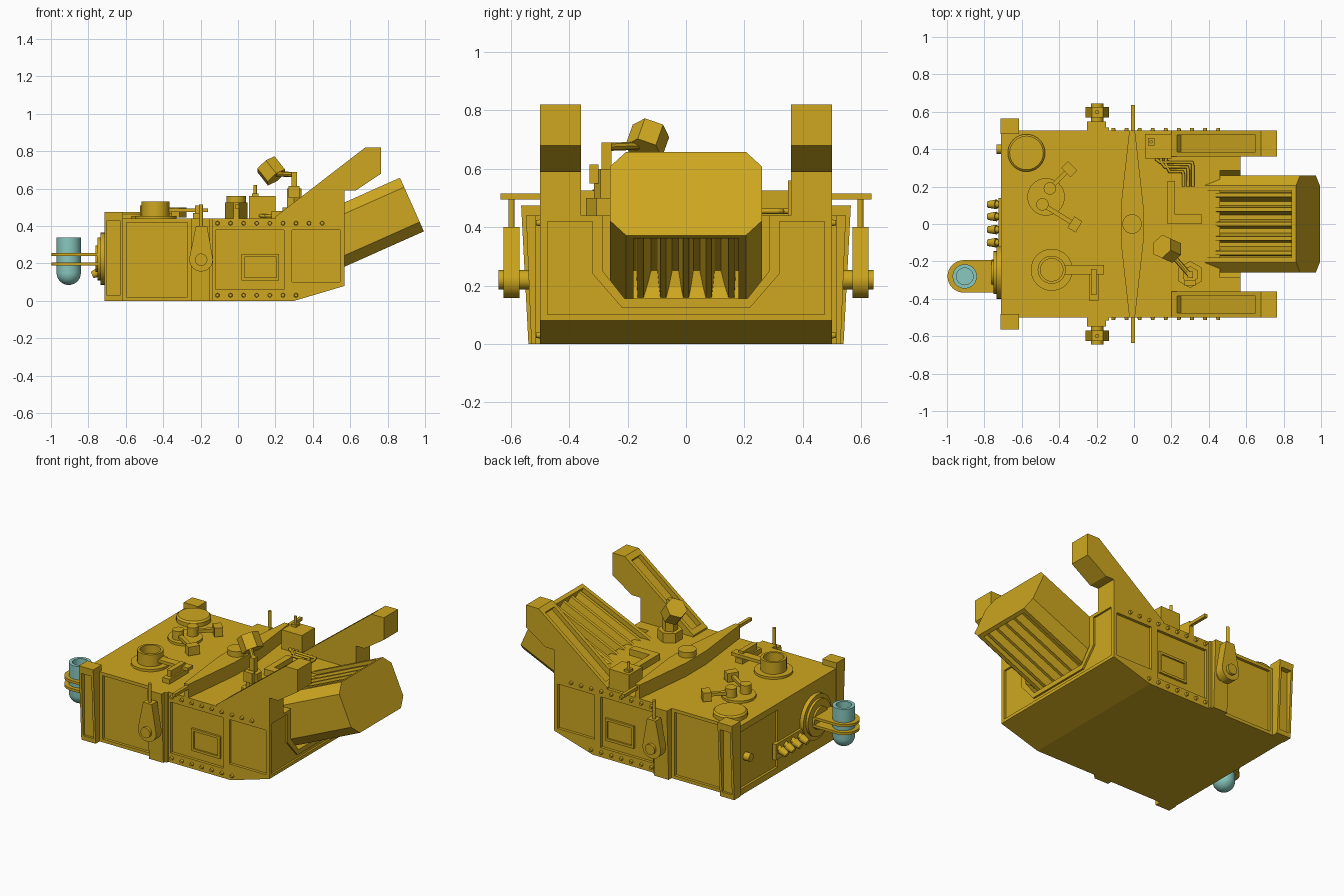
import bpy, bmesh, math
from mathutils import Vector, Matrix

if "Cube" in bpy.data.objects:
    bpy.data.objects.remove(bpy.data.objects["Cube"])

def material(name, col):
    m = bpy.data.materials.new(name)
    m.diffuse_color = col
    m.use_nodes = True
    m.node_tree.nodes["Principled BSDF"].inputs["Base Color"].default_value = m.diffuse_color
    return m

YELLOW = material("yellow_paint", (0.62, 0.39, 0.014, 1))
TEAL = material("teal_glass", (0.25, 0.58, 0.52, 1))

def finish(name, bm, mat=YELLOW, smooth=False):
    bmesh.ops.recalc_face_normals(bm, faces=bm.faces)
    me = bpy.data.meshes.new(name)
    bm.to_mesh(me)
    bm.free()
    me.materials.append(mat)
    ob = bpy.data.objects.new(name, me)
    bpy.context.collection.objects.link(ob)
    if smooth:
        bpy.ops.object.select_all(action='DESELECT')
        ob.select_set(True)
        bpy.context.view_layer.objects.active = ob
        bpy.ops.object.shade_smooth_by_angle(angle=math.radians(35))
    return ob

def prism(name, pts, axis, a, b):
    """Extrude a 2D profile along an axis from a to b."""
    put = {'x': lambda p, t: (t, p[0], p[1]), 'y': lambda p, t: (p[0], t, p[1]),
           'z': lambda p, t: (p[0], p[1], t)}[axis]
    bm = bmesh.new()
    lo, hi = [[bm.verts.new(put(p, t)) for p in pts] for t in (a, b)]
    bm.faces.new(lo)
    bm.faces.new(hi)
    for i in range(len(pts)):
        j = (i + 1) % len(pts)
        bm.faces.new((lo[i], lo[j], hi[j], hi[i]))
    return finish(name, bm)

def box(name, x0, x1, y0, y1, z0, z1):
    return prism(name, [(x0, y0), (x1, y0), (x1, y1), (x0, y1)], 'z', z0, z1)

def cyl(name, p, q, r, n=24, r2=None):
    p, q = Vector(p), Vector(q)
    bm = bmesh.new()
    rot = (q - p).to_track_quat('Z', 'Y').to_matrix().to_4x4()
    bmesh.ops.create_cone(bm, cap_ends=True, segments=n, radius1=r, radius2=r if r2 is None else r2,
                          depth=(q - p).length, matrix=Matrix.Translation((p + q) / 2) @ rot)
    return finish(name, bm, smooth=n > 8)

def lathe(name, prof, x, y, mat=YELLOW, n=32):
    """Spin (radius, z) points around a vertical axis."""
    bm = bmesh.new()
    vs = [bm.verts.new((x + r, y, z)) for r, z in prof]
    es = [bm.edges.new(e) for e in zip(vs, vs[1:])]
    bmesh.ops.spin(bm, geom=vs + es, cent=(x, y, 0), axis=(0, 0, 1), angle=2 * math.pi, steps=n)
    bmesh.ops.remove_doubles(bm, verts=bm.verts, dist=1e-4)
    return finish(name, bm, mat, True)

def cut(ob, *cutters):
    for c in cutters:
        m = ob.modifiers.new("cut", 'BOOLEAN')
        m.object, m.operation, m.solver = c, 'DIFFERENCE', 'EXACT'
    me = bpy.data.meshes.new_from_object(ob.evaluated_get(bpy.context.evaluated_depsgraph_get()))
    ob.modifiers.clear()
    ob.data = me
    for c in cutters:
        bpy.data.objects.remove(c)

def mirrored(half):
    return half + [(-a, b) for a, b in reversed(half)]

# hull with recessed side, end and rear panels
hull = prism("hull", [(-.71, 0), (.3, 0), (.57, .08), (.57, .44), (-.71, .44)], 'y', -.5, .5)
cutters = [prism("c", mirrored([(.475, .1), (.475, .42), (.32, .42), (.32, .24), (.22, .125)]), 'x', .558, .6),
           prism("c", mirrored([(.285, .5), (.285, .25), (.21, .155)]), 'x', .46, .62),
           box("c", -.75, -.695, .1, .47, .04, .4)]
for s in (-1, 1):
    for x0, x1, z0, z1 in ((-.595, -.27, .02, .42), (-.12, .245, .06, .38), (.29, .545, .1, .38)):
        cutters.append(box("c", x0, x1, s * .482, s * .6, z0, z1))
cut(hull, *cutters)

for s in (-1, 1):
    # window frames and rivets
    win = box("window_frame", .02, .22, s * .47, s * .495, .11, .25)
    cut(win, box("c", .035, .205, s * .485, s * .6, .125, .235))
    for z, count in ((.415, 9), (.03, 7)):
        for i in range(count):
            x = -.11 + .07 * i
            cyl("rivet", (x, s * .49, z), (x, s * .514, z), .013, 12, .009)
    # flared corner posts with slots
    post = prism("corner_post", [(s * .48, 0), (s * .54, 0), (s * .565, .475), (s * .48, .475)], 'x', -.715, -.615)
    cut(post, box("c", -.7, -.63, s * .528, s * .6, .03, .43))
    # side levers with hub, axle and rod
    prism("lever_pad", [(s * .48, 0), (s * .53, 0), (s * .548, .44), (s * .48, .44)], 'x', -.25, -.15)
    box("side_strip", -.16, -.135, s * .48, s * .515, 0, .44)
    prism("lever_plate", [(-.26, .23), (-.135, .23), (-.165, .4), (-.225, .4)], 'y', s * .57, s * .625)
    cyl("lever_hub", (-.197, s * .57, .22), (-.197, s * .625, .22), .063)
    cyl("lever_axle", (-.197, s * .49, .22), (-.197, s * .643, .22), .033)
    cyl("lever_rod", (-.197, s * .598, .38), (-.197, s * .598, .515), .011, 12)
    # rear arms with sloped channel
    y0, y1 = s * .36, s * .5
    arm = prism("rear_arm", [(.2, .43), (.57, .43), (.57, .59), (.63, .59), (.765, .68), (.765, .82), (.68, .82), (.2, .45)],
                'y', y0, y1)
    d, n, o = Vector((.784, .621)), Vector((-.621, .784)), Vector((.2, .445))
    cut(arm, prism("c", [tuple(o + d * t + n * h) for t, h in ((.04, -.03), (.57, -.03), (.57, .08), (.04, .08))],
                   'y', s * .385, s * .475))

# tilted thruster box with finned openings above and below
place = Matrix.Translation((.93, 0, .515)) @ Matrix.Rotation(math.radians(-24), 4, 'Y')
shell = prism("thruster_box", mirrored([(.205, .157), (.26, .102), (.26, -.102), (.205, -.157)]), 'x', -.58, 0)
cut(shell, box("c", -.56, -.025, -.18, .18, .05, .3), box("c", -.56, -.025, -.18, .18, -.3, -.05))
shell.matrix_world = place
for v in (-1, 1):
    for i in range(-2, 3):
        y = i * .072
        fin = prism("thruster_fin", [(y - .027, v * .04), (y + .027, v * .04), (y * 1.08 + .01, v * .14), (y * 1.08 - .01, v * .14)],
                    'x', -.57, -.02)
        fin.matrix_world = place

# tapered crossbar with centre boss
prism("crossbar", [(-.025, -.5), (.005, -.5), (.05, -.1), (.05, .1), (.005, .5), (-.025, .5), (-.07, .1), (-.07, -.1)],
      'z', .43, .525)
cyl("crossbar_boss", (-.01, 0, .52), (-.01, 0, .56), .052)
box("crossbar_tips", -.015, .005, -.635, .635, .495, .515)

# deck hatch with handle
lathe("hatch", [(.112, .43), (.112, .455), (.075, .455), (.075, .53), (.06, .53), (.06, .47), (0, .47)], -.44, -.245)
box("hatch_handle", -.38, -.16, -.27, -.22, .475, .495)
box("hatch_handle_foot", -.24, -.19, -.41, -.22, .44, .47)
box("hatch_handle_block", -.23, -.2, -.38, -.24, .47, .51)

# round deck plate and twin-knob mount with arms
lathe("deck_disc", [(.1, .43), (.1, .465), (.09, .475), (0, .475)], -.575, .38)
lathe("knob_base", [(.1, .43), (.1, .455), (0, .455)], -.47, .145)
for x, y, ex, ey in ((-.45, .19, -.35, .29), (-.49, .105, -.32, .0)):
    cyl("knob", (x, y, .45), (x, y, .51), .033)
    dirv = Vector((ex - x, ey - y, 0)).normalized()
    side = dirv.cross(Vector((0, 0, 1)))
    a, b = Vector((x, y, 0)), Vector((ex, ey, 0))
    quad = lambda p, q, w: [tuple((p + side * w).xy), tuple((q + side * w).xy), tuple((q - side * w).xy), tuple((p - side * w).xy)]
    prism("knob_arm", quad(a, b, .012), 'z', .465, .485)
    prism("knob_arm_pad", quad(b - dirv * .02, b + dirv * .03, .035), 'z', .445, .5)

# valve box, pipes and stepped deck plate
box("valve_box", .06, .2, .35, .48, .43, .56)
box("valve_foot", .075, .11, .42, .46, .56, .575)
cyl("valve_stem", (.092, .44, .57), (.092, .44, .62), .009, 12)
for i in range(3):
    k = i * .025
    crv = bpy.data.curves.new("deck_pipe", 'CURVE')
    crv.dimensions, crv.bevel_depth, crv.bevel_resolution = '3D', .009, 2
    sp = crv.splines.new('POLY')
    path = [(.12 + k, .36), (.12 + k, .345 - k / 2), (.14 + k, .33 - k), (.29 - k + .02, .33 - k), (.315 - k, .31 - k), (.315 - k, .2)]
    path = path if i else path[:]
    sp.points.add(len(path) - 1)
    for pt, (x, y) in zip(sp.points, path):
        pt.co = (x, y, .455, 1)
    crv.materials.append(YELLOW)
    bpy.context.collection.objects.link(bpy.data.objects.new("deck_pipe", crv))
prism("stepped_plate", [(.18, .23), (.22, .23), (.22, .05), (.36, .05), (.36, 0), (.27, 0), (.18, 0)], 'z', .43, .48)

# hex-headed lamp on a bent stalk
cyl("lamp_base", (.3, -.27, .43), (.3, -.27, .5), .072, 6)
cyl("lamp_neck", (.3, -.27, .5), (.3, -.27, .6), .045, 6)
box("lamp_clamp", .27, .33, -.33, -.3, .55, .615)
box("lamp_stalk", .285, .315, -.29, -.255, .58, .69)
cyl("lamp_arm", (.3, -.275, .675), (.19, -.15, .68), .014, 8)
cyl("lamp_head", (.205, -.145, .66), (.15, -.12, .73), .066, 6)

# front coupling ring, knob row and side stub
for x, r in ((-.735, .14), (-.75, .115), (-.762, .07)):
    cyl("coupling_ring", (-.7, -.26, .225), (x, -.26, .225), r, 32)
box("knob_row_plate", -.725, -.7, -.14, .14, .1, .2)
for y in (.105, .04, -.03, -.1):
    cyl("front_knob", (-.71, y, .17), (-.765, y, .145), .018, 16)
    cyl("front_knob_cap", (-.735, y, .158), (-.78, y, .138), .026, 16, .018)
cyl("end_stub", (-.69, .4, .22), (-.735, .4, .22), .025, 16)

# teal cup held by two rounded plates
arc = [(-.91 + .087 * math.cos(t), -.28 + .087 * math.sin(t)) for t in [math.pi * (.5 + i / 16) for i in range(17)]]
for z in (.19, .24):
    prism("cup_holder", [(-.74, -.193)] + arc + [(-.74, -.367)], 'z', z, z + .016)
R = .065
dome = [(R * math.sin(i * math.pi / 16), .15 - R * math.cos(i * math.pi / 16)) for i in range(9)]
lathe("cup", dome + [(R, .34), (.045, .34), (.045, .28), (0, .28)], -.905, -.28, TEAL)
